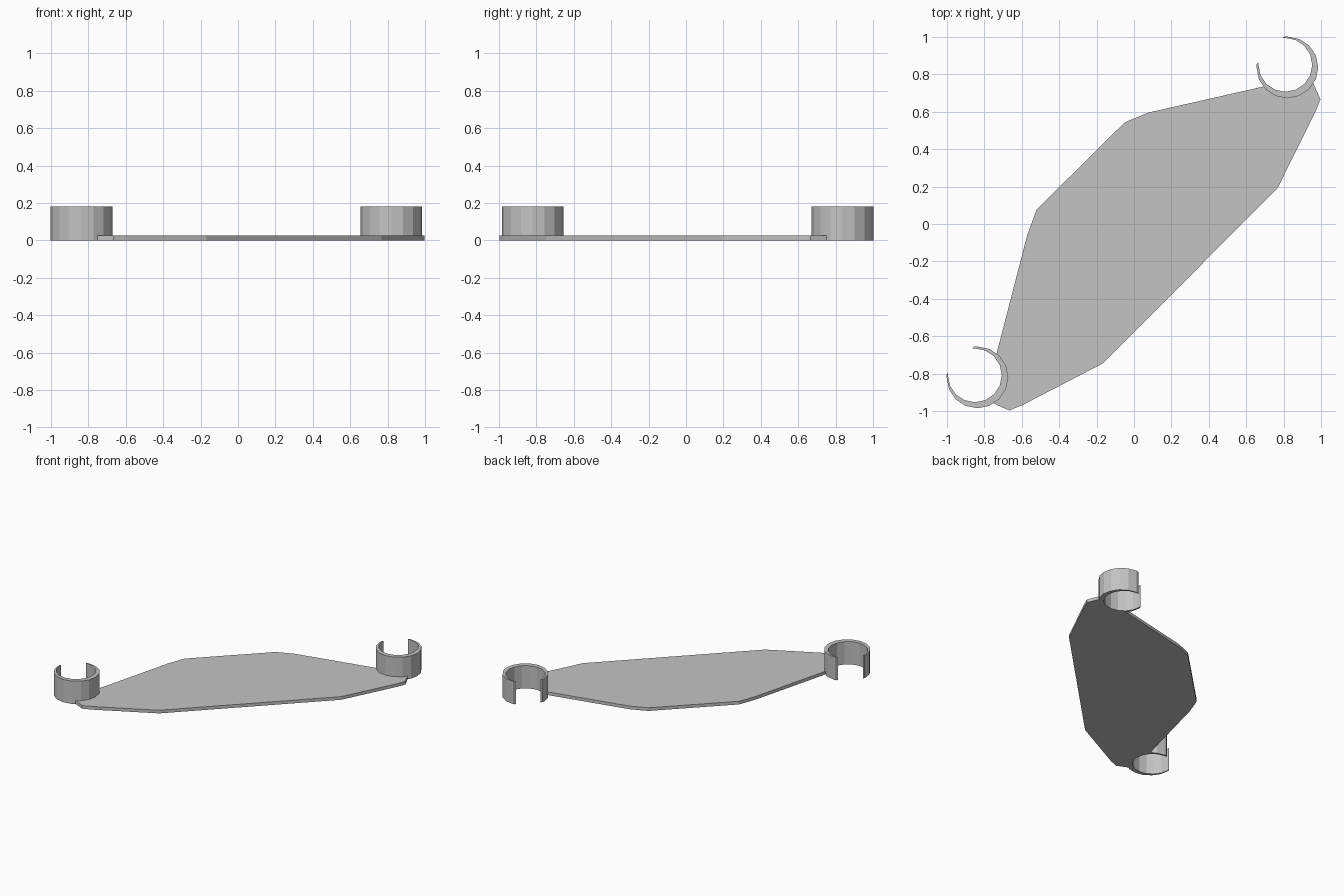
import bpy, bmesh, math

if "Cube" in bpy.data.objects:
    bpy.data.objects.remove(bpy.data.objects["Cube"])

grey = bpy.data.materials.new("light grey")
grey.diffuse_color = (0.55, 0.55, 0.55, 1)
grey.use_nodes = True
grey.node_tree.nodes["Principled BSDF"].inputs["Base Color"].default_value = grey.diffuse_color

# Clip ring: the outer and inner circles are offset so the wall thins at the tips
CX, CY, R_OUT = 0.82, 0.837, 0.165
IX, IY, R_IN = 0.809, 0.851, 0.144
PLATE_H, CLIP_H = 0.025, 0.18


def arc(cx, cy, r, degrees):
    return [(cx + r * math.cos(math.radians(a)), cy + r * math.sin(math.radians(a))) for a in degrees]


def swap(points):
    """Mirror across the diagonal y = -x, keeping the winding direction."""
    return [(-y, -x) for x, y in reversed(points)]


def extrude(name, outline, height):
    bm = bmesh.new()
    face = bm.faces.new([bm.verts.new((x, y, 0)) for x, y in outline])
    top = bmesh.ops.extrude_face_region(bm, geom=[face])["geom"]
    bmesh.ops.translate(bm, vec=(0, 0, height), verts=[v for v in top if isinstance(v, bmesh.types.BMVert)])
    bmesh.ops.recalc_face_normals(bm, faces=bm.faces)
    mesh = bpy.data.meshes.new(name)
    bm.to_mesh(mesh)
    bm.free()
    mesh.materials.append(grey)
    obj = bpy.data.objects.new(name, mesh)
    bpy.context.collection.objects.link(obj)
    return obj


# Two open C-shaped clips at opposite corners
angles = [174] + [180 + 22.5 * i for i in range(13)] + [456]
clip = arc(CX, CY, R_OUT, angles) + arc(IX, IY, R_IN, reversed(angles))
extrude("back_clip", clip, CLIP_H)
extrude("front_clip", swap(clip), CLIP_H)

# Flat plate, notched where each clip wall passes through
notch = arc(CX, CY, 0.156, [220, 225, 247.5, 270, 292.5, 315, 328])
outline = [(-0.52, 0.078), (-0.05, 0.543), (0.078, 0.596)]
outline += notch
outline += [(0.96, 0.75), (0.997, 0.666), (0.97, 0.60), (0.767, 0.19),
            (-0.168, -0.746), (-0.59, -0.965), (-0.666, -0.997), (-0.75, -0.96)]
outline += swap(notch)
outline += [(-0.57, -0.056)]
extrude("plate", outline, PLATE_H)
